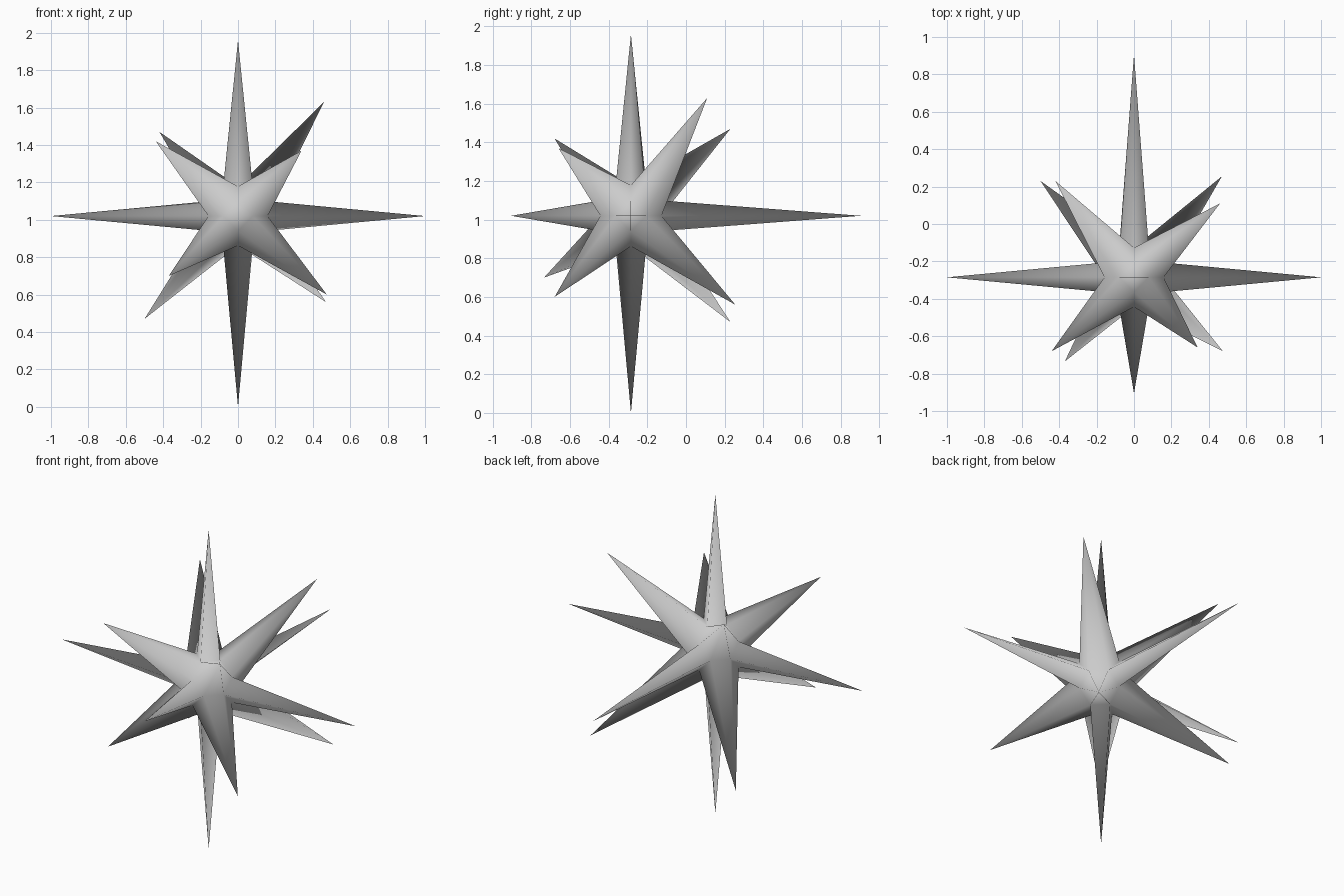
import bpy, bmesh
from itertools import permutations, product
from mathutils import Vector

if "Cube" in bpy.data.objects:
    bpy.data.objects.remove(bpy.data.objects["Cube"])

CENTER = Vector((0, -0.285, 1.02))
S = 0.079  # half-diagonal of the square spike bases

# Spike tips: six along the axes, eight irregular diagonals
TIPS = [
    (1.0, -0.285, 1.02), (-1.0, -0.285, 1.02),
    (0, 0.905, 1.02), (0, -0.905, 1.02),
    (0, -0.285, 1.96), (0, -0.285, 0.0),
    (0.46, 0.11, 1.63), (-0.42, 0.23, 1.47),
    (-0.44, -0.68, 1.42), (0.34, -0.66, 1.37),
    (-0.37, -0.735, 0.70), (0.475, -0.68, 0.60),
    (0.47, 0.255, 0.56), (-0.50, 0.23, 0.47),
]
tips = [Vector(t) - CENTER for t in TIPS]


def sector(v):
    """Sign pattern of a direction: picks an axis or an octant."""
    v = v.normalized()
    return tuple(0 if abs(c) < 0.15 else (1 if c > 0 else -1) for c in v)


# Core: truncated octahedron (6 squares + 8 hexagons)
bm = bmesh.new()
corners = {tuple(a * b * S for a, b in zip(p, sg))
           for p in permutations((0, 1, 2)) for sg in product((1, -1), repeat=3)}
for c in sorted({tuple(x + 0.0 for x in c) for c in corners}):
    bm.verts.new(c)
bmesh.ops.convex_hull(bm, input=bm.verts[:])
bmesh.ops.dissolve_limit(bm, angle_limit=0.05, verts=bm.verts[:], edges=bm.edges[:])

# Spikes: poke every core face and pull its centre out to the matching tip
by_sector = {sector(t): t for t in tips}
for v in bmesh.ops.poke(bm, faces=bm.faces[:])["verts"]:
    v.co = by_sector[sector(v.co)]

bmesh.ops.recalc_face_normals(bm, faces=bm.faces[:])
for f in bm.faces:
    f.smooth = True

mesh = bpy.data.meshes.new("spiked_star")
bm.to_mesh(mesh)
bm.free()
star = bpy.data.objects.new("spiked_star", mesh)
star.location = CENTER
bpy.context.collection.objects.link(star)
